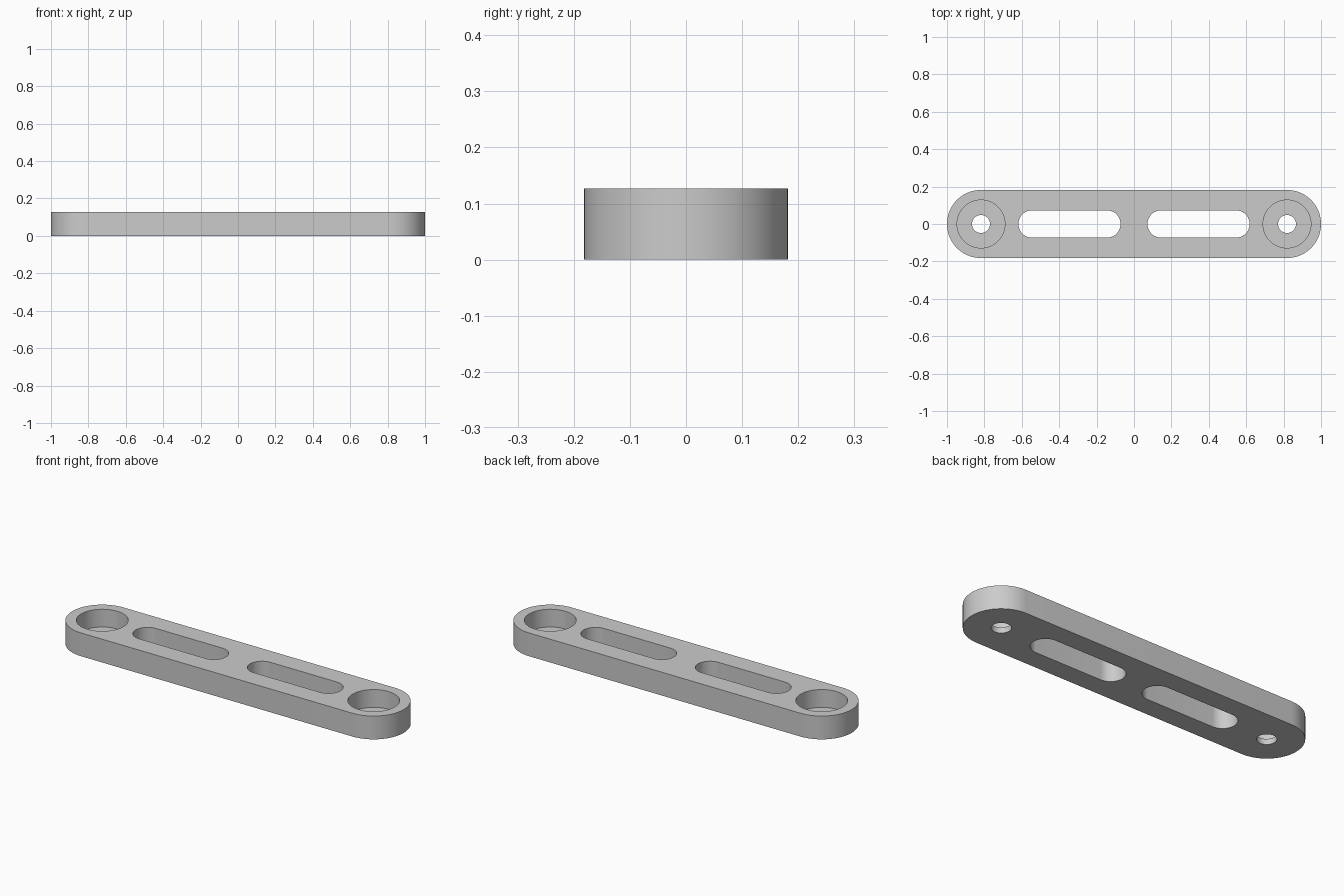
import bpy
import bmesh
from math import cos, sin, pi, radians

default = bpy.data.objects.get("Cube")
if default:
    bpy.data.objects.remove(default, do_unlink=True)

THICKNESS = 0.127
END_X = 0.818        # centre of each rounded end
END_RADIUS = 0.182
BORE_RADIUS = 0.128
BORE_FLOOR = 0.03
HOLE_RADIUS = 0.048
SLOT_RADIUS = 0.073
SLOT_X = 0.345       # centre of each slot
SLOT_HALF = 0.2      # half distance between slot arc centres
ARC_STEPS = 32

grey = bpy.data.materials.new("plain grey")
grey.use_nodes = True
colour = (0.6, 0.6, 0.6, 1)
grey.diffuse_color = colour
grey.node_tree.nodes["Principled BSDF"].inputs["Base Color"].default_value = colour


def stadium(name, x, half, radius, bottom, top):
    """Upright prism with rounded ends; a cylinder when half is zero."""
    outline = []
    for side in (1, -1):
        count = ARC_STEPS + 1 if half else ARC_STEPS
        for i in range(count):
            a = pi * i / ARC_STEPS - side * pi / 2
            outline.append((x + side * half + radius * cos(a), radius * sin(a)))
    bm = bmesh.new()
    base = bm.faces.new([bm.verts.new((px, py, bottom)) for px, py in outline])
    extruded = bmesh.ops.extrude_face_region(bm, geom=[base])["geom"]
    moved = [v for v in extruded if isinstance(v, bmesh.types.BMVert)]
    bmesh.ops.translate(bm, verts=moved, vec=(0, 0, top - bottom))
    bmesh.ops.recalc_face_normals(bm, faces=bm.faces)
    mesh = bpy.data.meshes.new(name)
    bm.to_mesh(mesh)
    bm.free()
    obj = bpy.data.objects.new(name, mesh)
    bpy.context.collection.objects.link(obj)
    return obj


# Flat bar with rounded ends
bar = stadium("slotted_bar", 0, END_X, END_RADIUS, 0, THICKNESS)
bar.data.materials.append(grey)
bpy.context.view_layer.objects.active = bar
bar.select_set(True)

# Mirrored slots, through holes and counterbores
above, below = THICKNESS + 0.1, -0.1
for side, label in ((1, "left"), (-1, "right")):
    cutters = [
        stadium(label + "_slot_cutter", side * SLOT_X, SLOT_HALF, SLOT_RADIUS, below, above),
        stadium(label + "_counterbore_cutter", side * END_X, 0, BORE_RADIUS, BORE_FLOOR, above),
        stadium(label + "_hole_cutter", side * END_X, 0, HOLE_RADIUS, below, above),
    ]
    for cutter in cutters:
        cutter.hide_render = True
        cut = bar.modifiers.new(cutter.name, "BOOLEAN")
        cut.operation = "DIFFERENCE"
        cut.solver = "EXACT"
        cut.object = cutter
        bpy.ops.object.modifier_apply(modifier=cut.name)
        bpy.data.objects.remove(cutter, do_unlink=True)

# Smooth curved walls, crisp rims
bpy.ops.object.shade_smooth_by_angle(angle=radians(30))
